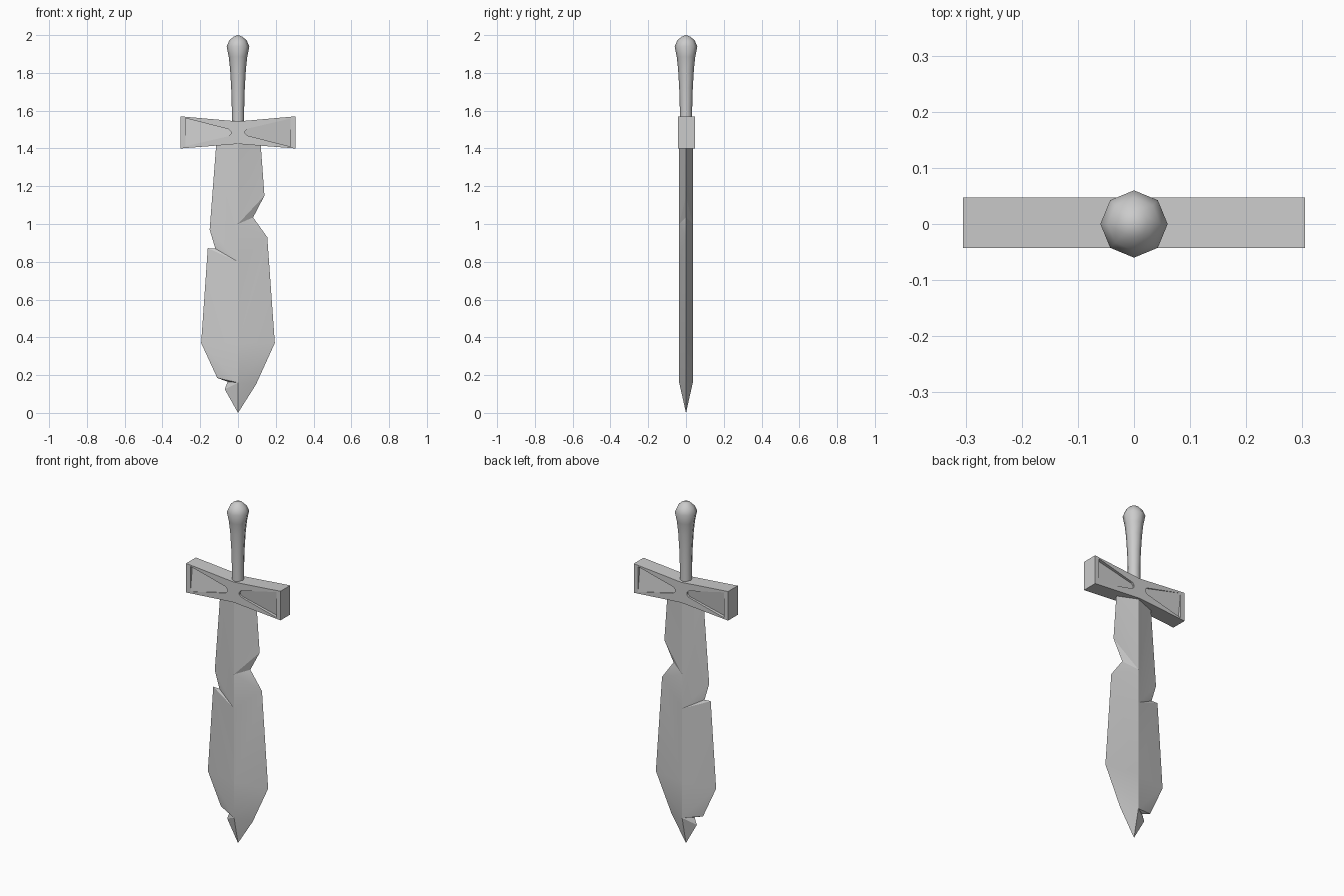
import bpy, bmesh, math
from mathutils import Matrix, Vector

if "Cube" in bpy.data.objects:
    bpy.data.objects.remove(bpy.data.objects["Cube"])


def make_object(name, bm):
    bmesh.ops.recalc_face_normals(bm, faces=bm.faces[:])
    mesh = bpy.data.meshes.new(name)
    bm.to_mesh(mesh)
    bm.free()
    obj = bpy.data.objects.new(name, mesh)
    bpy.context.collection.objects.link(obj)
    return obj


def select_only(obj):
    bpy.ops.object.select_all(action='DESELECT')
    obj.select_set(True)
    bpy.context.view_layer.objects.active = obj


def smooth(obj, degrees):
    select_only(obj)
    bpy.ops.object.shade_smooth_by_angle(angle=math.radians(degrees))


def prism(bm, front, back):
    """Join two matching loops of points into a closed solid."""
    a = [bm.verts.new(p) for p in front]
    b = [bm.verts.new(p) for p in back]
    bm.faces.new(a)
    bm.faces.new(b[::-1])
    for i in range(len(a)):
        j = (i + 1) % len(a)
        bm.faces.new((a[i], b[i], b[j], a[j]))


# Blade: chipped sharp outline joined to a central ridge on both faces
# each outline point is (x, z, index of the ridge point it joins)
ridge_z = [1.45, 1.0, 0.80, 0.37, 0.16]
right = [(0.118, 1.45, 0), (0.14, 1.15, 1), (0.08, 1.035, 1), (0.155, 0.93, 1),
         (0.195, 0.37, 3), (0.095, 0.15, 4)]
left = [(-0.113, 1.45, 0), (-0.15, 0.97, 2), (-0.12, 0.87, 2), (-0.16, 0.872, 2),
        (-0.195, 0.37, 3), (-0.11, 0.185, 4), (-0.055, 0.165, 4), (-0.07, 0.125, 4)]
bm = bmesh.new()
tip = bm.verts.new((0, 0, 0))
ridges = [[bm.verts.new((0, y, z)) for z in ridge_z] for y in (-0.036, 0.036)]
tops = []
for side in (right, left):
    edge = [(bm.verts.new((x, 0, z)), i) for x, z, i in side]
    tops.append(edge[0][0])
    for ridge in ridges:
        for (p, i), (q, j) in zip(edge, edge[1:]):
            for k in range(i, j):
                bm.faces.new((p, ridge[k], ridge[k + 1]))
            bm.faces.new((p, q, ridge[j]))
        bm.faces.new((edge[-1][0], tip, ridge[-1]))
bm.faces.new((tops[0], ridges[0][0], tops[1], ridges[1][0]))
blade = make_object("blade", bm)
smooth(blade, 20)

# Guard: bow-tie shaped block
mid = 1.485
half = 0.045
outline = [(-0.305, 1.40), (0, 1.424), (0.305, 1.40),
           (0.305, 1.57), (0, 1.543), (-0.305, 1.57)]
bm = bmesh.new()
prism(bm, [(x, -half, z) for x, z in outline], [(x, half, z) for x, z in outline])
guard = make_object("guard", bm)

# Sloping triangular recesses, turned round to all four places
panel = [(-0.278, 1.412), (-0.05, 1.465), (-0.038, 1.478), (-0.038, 1.49),
         (-0.05, 1.502), (-0.278, 1.56)]
front = [Vector((x, -0.07, z - mid)) for x, z in panel]
floor = [Vector((x, -half + 0.001 + 0.018 * (z - 1.412) / 0.148, z - mid))
         for x, z in panel]
bm = bmesh.new()
lift = Matrix.Translation((0, 0, mid))
for about_y in (0, math.pi):
    for about_z in (0, math.pi):
        m = lift @ Matrix.Rotation(about_z, 4, 'Z') @ Matrix.Rotation(about_y, 4, 'Y')
        prism(bm, [m @ p for p in front], [m @ p for p in floor])
cutter = make_object("recess_cutter", bm)
cutter.hide_render = True
cut = guard.modifiers.new("recesses", 'BOOLEAN')
cut.operation = 'DIFFERENCE'
cut.solver = 'EXACT'
cut.object = cutter
select_only(guard)
bpy.ops.object.modifier_apply(modifier=cut.name)
bpy.data.objects.remove(cutter, do_unlink=True)
guard.location.y = 0.002

# Handle: eight-sided flared grip with a domed end
profile = [(0.033, 1.50), (0.033, 1.62), (0.036, 1.72), (0.042, 1.82),
           (0.049, 1.885), (0.06, 1.94), (0.047, 1.97), (0.025, 1.991)]
sides = 8
bm = bmesh.new()
rings = []
for r, z in profile:
    rings.append([bm.verts.new((r * math.cos(2 * math.pi * k / sides),
                                r * math.sin(2 * math.pi * k / sides), z))
                  for k in range(sides)])
top = bm.verts.new((0, 0, 2.0))
bm.faces.new(rings[0])
for k in range(sides):
    n = (k + 1) % sides
    for a, b in zip(rings, rings[1:]):
        bm.faces.new((a[k], a[n], b[n], b[k]))
    bm.faces.new((rings[-1][k], rings[-1][n], top))
handle = make_object("handle", bm)
smooth(handle, 50)
